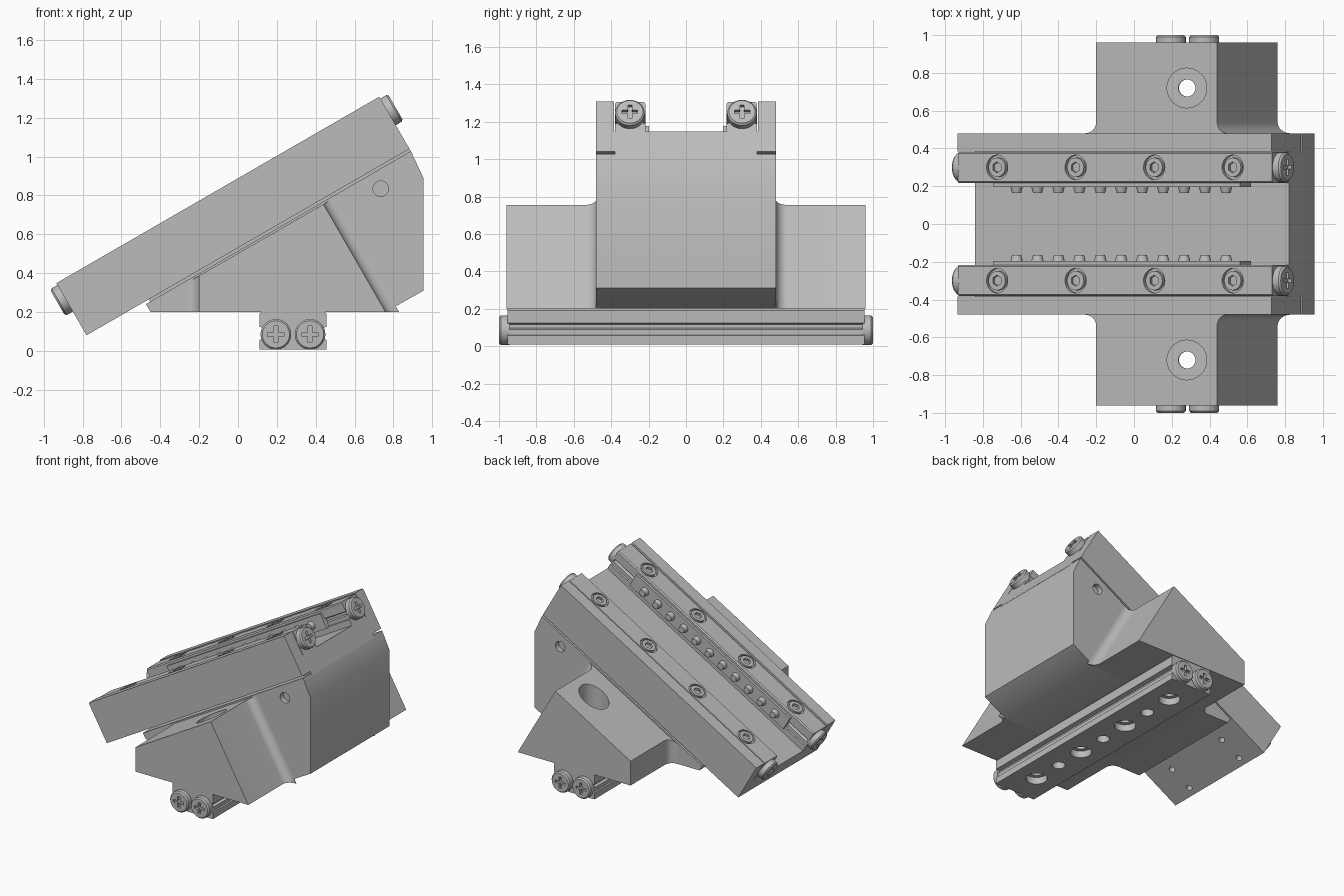
import bpy, bmesh
from math import radians, sin, cos, pi
from mathutils import Matrix, Vector

if "Cube" in bpy.data.objects:
    bpy.data.objects.remove(bpy.data.objects["Cube"])

grey = bpy.data.materials.new("machined grey")
grey.use_nodes = True
GREY = (0.5, 0.5, 0.5, 1)
grey.diffuse_color = GREY
grey.node_tree.nodes["Principled BSDF"].inputs["Base Color"].default_value = GREY

# Tilted frame of the sliding block: x runs up the slope, z is normal to it
TILT = Matrix.Translation((-0.78, 0, 0.08)) @ Matrix.Rotation(radians(-30), 4, 'Y')
FLAT = Matrix.Identity(4)
LENGTH = 1.92


def make(name, bm, matrix=FLAT):
    bmesh.ops.recalc_face_normals(bm, faces=bm.faces[:])
    mesh = bpy.data.meshes.new(name)
    bm.to_mesh(mesh)
    bm.free()
    mesh.transform(matrix)
    mesh.materials.append(grey)
    obj = bpy.data.objects.new(name, mesh)
    bpy.context.scene.collection.objects.link(obj)
    return obj


def loft(name, rings, matrix=FLAT):
    bm = bmesh.new()
    loops = [[bm.verts.new(p) for p in ring] for ring in rings]
    count = len(loops[0])
    for a, b in zip(loops, loops[1:]):
        for i in range(count):
            j = (i + 1) % count
            bm.faces.new((a[i], a[j], b[j], b[i]))
    bm.faces.new(loops[0])
    bm.faces.new(loops[-1])
    return make(name, bm, matrix)


def prism(name, pts, axis, a, b, matrix=FLAT):
    place = {'x': lambda p, t: (t, p[0], p[1]), 'y': lambda p, t: (p[0], t, p[1])}[axis]
    return loft(name, [[place(p, t) for p in pts] for t in (a, b)], matrix)


def box(name, x, y, z, matrix=FLAT):
    return prism(name, [(y[0], z[0]), (y[1], z[0]), (y[1], z[1]), (y[0], z[1])],
                 'x', x[0], x[1], matrix)


def rod(name, start, end, r, r2=None, seg=32, matrix=FLAT):
    start, end = Vector(start), Vector(end)
    axis = end - start
    bm = bmesh.new()
    bmesh.ops.create_cone(bm, cap_ends=True, segments=seg, radius1=r,
                          radius2=r if r2 is None else r2, depth=axis.length)
    turn = axis.to_track_quat('Z', 'Y').to_matrix().to_4x4()
    return make(name, bm, matrix @ Matrix.Translation((start + end) / 2) @ turn)


def cut(obj, *cutters):
    for c in cutters:
        c.hide_render = True
        mod = obj.modifiers.new("cut", 'BOOLEAN')
        mod.operation, mod.solver, mod.object = 'DIFFERENCE', 'EXACT', c
    bpy.context.view_layer.update()
    dg = bpy.context.evaluated_depsgraph_get()
    mesh = bpy.data.meshes.new_from_object(obj.evaluated_get(dg))
    obj.modifiers.clear()
    obj.data = mesh
    for c in cutters:
        bpy.data.objects.remove(c)


def slope_point(u, n):
    p = TILT @ Vector((u, 0, n))
    return (p.x, p.z)


def rail_section(mid, w, z0, z1):
    # Half outline with a foot notch and a mid groove, then mirrored
    h = z1 - z0
    half = [(w, 0), (w, .25 * h), (w - .01, .27 * h), (w - .01, .42 * h), (w - .03, .46 * h),
            (w - .03, .56 * h), (w, .6 * h), (w, .95 * h), (w - .008, h)]
    pts = half + [(-x, z) for x, z in reversed(half)]
    return [(mid + x, z0 + z) for x, z in pts]


def copy_of(src, name, matrix):
    obj = bpy.data.objects.new(name, src.data)
    obj.matrix_world = matrix
    bpy.context.scene.collection.objects.link(obj)


# Master cross-head end screw, facing +z
end_screw = loft("end_screw", [[(r * cos(i * pi / 16), r * sin(i * pi / 16), z) for i in range(32)]
                               for r, z in ((.079, -.01), (.079, .035), (.07, .045))])
cut(end_screw, box("slot_a", (-.042, .042), (-.01, .01), (.025, .1)),
    box("slot_b", (-.01, .01), (-.042, .042), (.025, .1)))

# Master socket bolt, facing +z
rail_bolt = rod("rail_bolt", (0, 0, -.03), (0, 0, .002), .051)
cut(rail_bolt, rod("hex", (0, 0, -.018), (0, 0, .05), .029, seg=6))

# Sliding block with its channel
side = [(.48, 0), (.48, .31), (.385, .31), (.385, .125)]
block = prism("channel_block", side + [(-y, z) for y, z in reversed(side)], 'x', 0, LENGTH, TILT)
cut(block, *[rod("hole", (u, y, -.05), (u, y, .06), .022, seg=16, matrix=TILT)
             for u in (.06, .24) for y in (-.27, .27)])

# Base below, joined to the block by a narrower spine
base = prism("base_body", [slope_point(.345, -.014), (-.45, .2), (.76, .2), (.955, .31),
                           (.955, .89), slope_point(LENGTH, -.014)], 'y', -.48, .48)
cut(base, *[rod("dimple", (.735, s * .44, .835), (.735, s * .6, .835), .04) for s in (-1, 1)])
box("spine", (.37, LENGTH), (-.38, .38), (-.03, .01), TILT)

# Side wings that flare into the base
FILLET = .06


def wing_ring(y, d):
    top_left = .387 - .577 * d
    return [(-.2 - d, y, .2), (-.2 - d, y, top_left),
            (.44 + .866 * d, y, .755 + .5 * d), (.76 + 1.155 * d, y, .2)]


for s, label in ((1, "back"), (-1, "front")):
    rings = [wing_ring(s * .475, FILLET)]
    for i in range(9):
        t = pi / 2 * (1 - i / 8)
        rings.append(wing_ring(s * (.48 + FILLET * (1 - sin(t))), FILLET * (1 - cos(t))))
    rings.append(wing_ring(s * .96, 0))
    wing = loft(label + "_wing", rings)
    cut(wing, rod("counterbore", (.28, s * .72, .4), (.28, s * .72, 1), .105, seg=48),
        rod("through", (.28, s * .72, .1), (.28, s * .72, .5), .045))

# Upper rails with bolts, end screws and detent pins
for s, label in ((1, "back"), (-1, "front")):
    rail = prism(label + "_rail", rail_section(s * .298, .082, .125, .305), 'x', 0, LENGTH, TILT)
    spots = [LENGTH * (i + .5) / 4 for i in range(4)]
    cut(rail, *[rod("recess", (u, s * .3, .285), (u, s * .3, .4), .065, matrix=TILT) for u in spots])
    for u in spots:
        copy_of(rail_bolt, label + "_rail_bolt", TILT @ Matrix.Translation((u, s * .3, .305)))
    for u, angle in ((0, -90), (LENGTH, 90)):
        copy_of(end_screw, label + "_rail_end_screw", TILT @ Matrix.Translation((u, s * .3, .22))
                @ Matrix.Rotation(radians(angle), 4, 'Y'))
    box(label + "_pin_strip", (.2, 1.71), sorted((s * .197, s * .235)), (.165, .28), TILT)
    for i in range(11):
        u = .31 + i * .128
        rod(label + "_pin", (u, s * .21, .22), (u, s * .163, .22), .036, .024, 12, TILT)

# Lower cross rail with alternating large and small holes
lower = prism("lower_rail", rail_section(.283, .172, .008, .2), 'y', -.955, .955)
cutters = []
for i in range(7):
    y = (i - 3) * .24
    if i % 2 == 0:
        cutters += [rod("bore", (.283, y, -.1), (.283, y, .06), .075),
                    rod("through", (.283, y, 0), (.283, y, .3), .045)]
    else:
        cutters.append(rod("small", (.283, y, -.1), (.283, y, .1), .045))
cut(lower, *cutters)
for s in (-1, 1):
    for x in (.195, .371):
        copy_of(end_screw, "lower_rail_end_screw", Matrix.Translation((x, s * .955, .085))
                @ Matrix.Rotation(radians(-90 * s), 4, 'X'))

# The master parts now serve as placed copies only
for master in (end_screw, rail_bolt):
    bpy.data.objects.remove(master)

# Smooth round surfaces, keep machined edges crisp
for obj in bpy.context.scene.objects:
    if obj.type == 'MESH':
        obj.data.polygons.foreach_set("use_smooth", [True] * len(obj.data.polygons))
        obj.data.set_sharp_from_angle(angle=radians(30))
